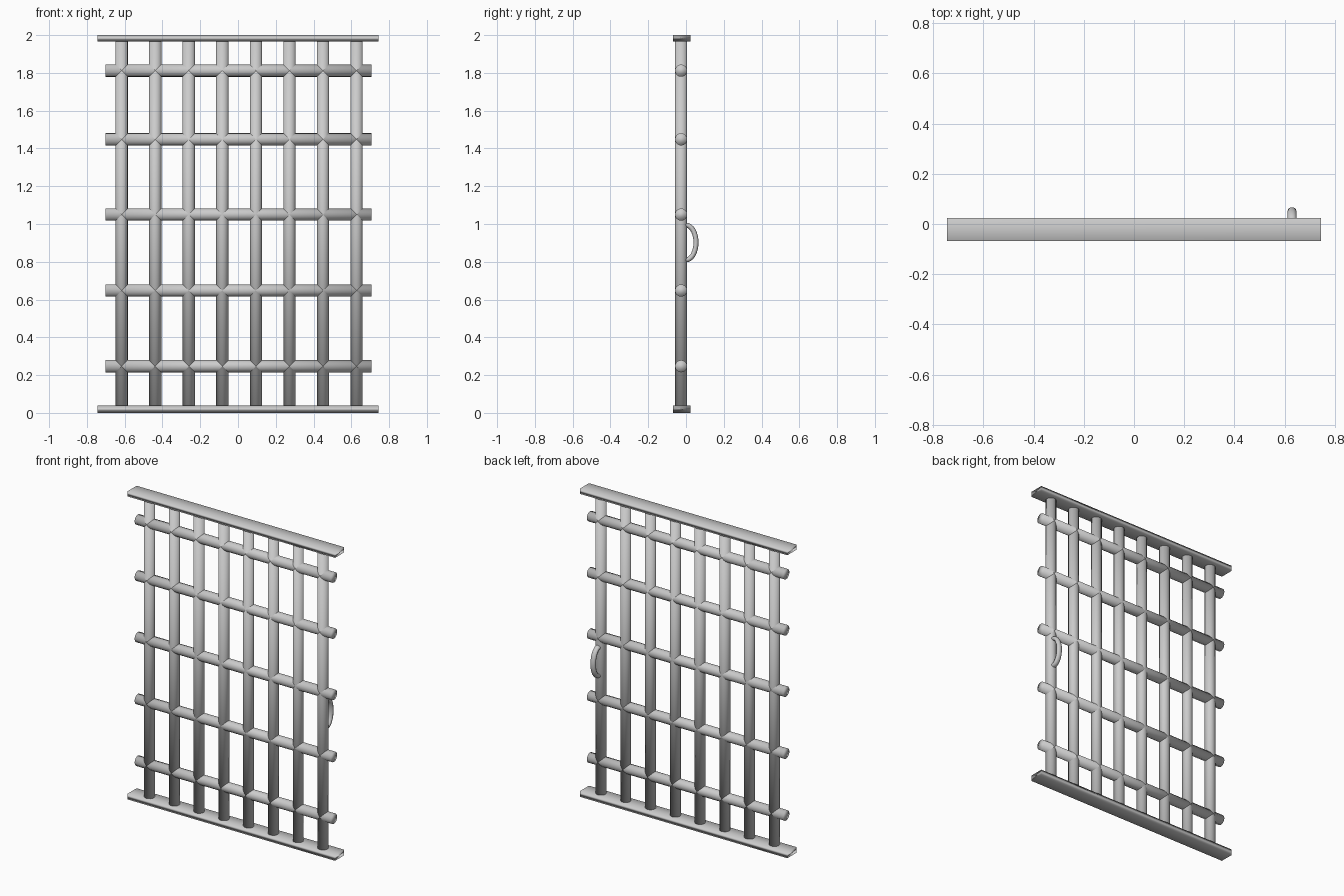
import bpy, math

if "Cube" in bpy.data.objects:
    bpy.data.objects.remove(bpy.data.objects["Cube"])

CY = -0.022      # depth of the bar plane
R = 0.0325       # bar radius


def smooth(ob):
    for p in ob.data.polygons:
        p.use_smooth = True


def bar(name, loc, length, rot=(0, 0, 0)):
    bpy.ops.mesh.primitive_cylinder_add(vertices=16, radius=R, depth=length,
                                        location=loc, rotation=rot)
    ob = bpy.context.object
    ob.name = name
    smooth(ob)


def rail(name, z0, z1):
    bpy.ops.mesh.primitive_cube_add(size=1, location=(0, CY, (z0 + z1) / 2))
    ob = bpy.context.object
    ob.name = name
    ob.scale = (1.488, 0.091, z1 - z0)
    smooth(ob)


# Flat rails at top and bottom
rail("bottom_rail", 0, 0.038)
rail("top_rail", 1.965, 2.0)

# Upright bars
for i in range(8):
    x = -0.616 + i * 0.1777
    bar("upright_bar", (x, CY - 0.004, 1.0), 1.95)

# Cross bars
for z in (0.247, 0.648, 1.05, 1.448, 1.812):
    bar("cross_bar", (0.003, CY - 0.004, z), 1.408, (0, math.pi / 2, 0))

# Bowed pull handle on the back of the last upright
curve = bpy.data.curves.new("handle", 'CURVE')
curve.dimensions = '3D'
curve.bevel_depth = 0.014
curve.bevel_resolution = 3
curve.use_fill_caps = True
N = 16
sp = curve.splines.new('POLY')
sp.points.add(N)
for i, p in enumerate(sp.points):
    a = math.pi * (i / N - 0.5)
    p.co = (0, 0.053 * math.cos(a), 0.092 * math.sin(a), 1)
sp.use_smooth = True
handle = bpy.data.objects.new("handle", curve)
handle.location = (0.629, 0.0, 0.902)
handle.scale = (1.25, 1, 1)
bpy.context.collection.objects.link(handle)
